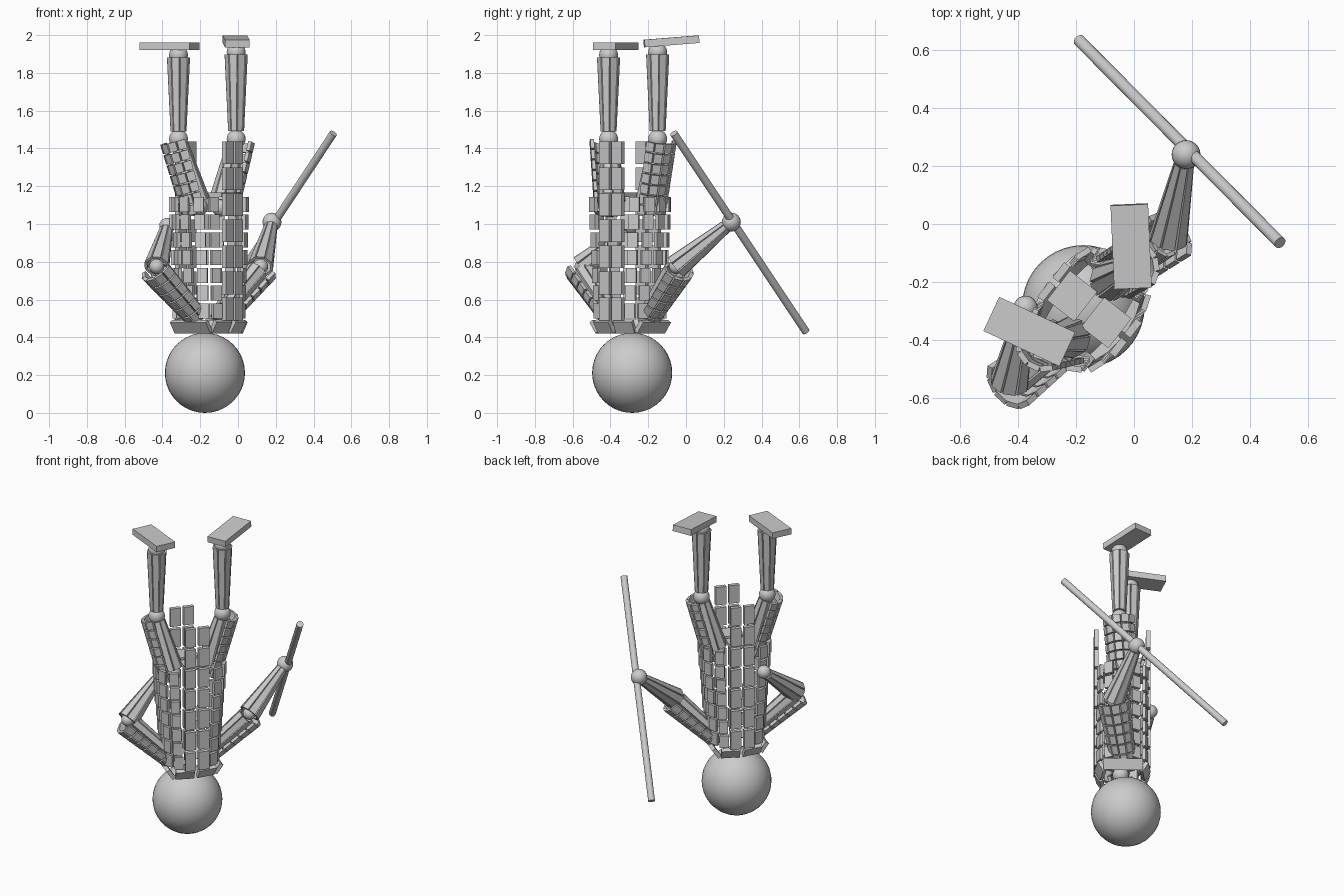
import bpy, bmesh
from math import sin, cos, pi, radians
from mathutils import Vector, Matrix

cube = bpy.data.objects.get("Cube")
if cube:
    bpy.data.objects.remove(cube, do_unlink=True)

grey = bpy.data.materials.new("plain grey")
grey.use_nodes = True
grey.diffuse_color = (0.6, 0.6, 0.6, 1)
grey.node_tree.nodes["Principled BSDF"].inputs["Base Color"].default_value = (0.6, 0.6, 0.6, 1)

UP = Vector((0, 0, 1))
YAW = radians(52)
LEFT = Vector((cos(YAW), sin(YAW), 0))       # sideways axis of the body
FRONT = Vector((sin(YAW), -cos(YAW), 0))     # chest direction
CENTRE = Vector((-0.155, -0.295, 0))


def body(l, f, z):
    return CENTRE + LEFT * l + FRONT * f + UP * z


def finish(bm, name, smooth=False):
    bmesh.ops.recalc_face_normals(bm, faces=bm.faces)
    mesh = bpy.data.meshes.new(name)
    bm.to_mesh(mesh)
    bm.free()
    mesh.materials.append(grey)
    for p in mesh.polygons:
        p.use_smooth = smooth
    obj = bpy.data.objects.new(name, mesh)
    bpy.context.collection.objects.link(obj)
    return obj


def ball(name, centre, r, seg=24):
    bm = bmesh.new()
    bmesh.ops.create_uvsphere(bm, u_segments=seg, v_segments=seg // 2, radius=r,
                              matrix=Matrix.Translation(centre))
    finish(bm, name, True)


def box(bm, centre, normal, up, size):
    """Board: size = width, thickness along the normal, height along up."""
    n = normal.normalized()
    x = up.cross(n).normalized()
    z = n.cross(x)
    m = Matrix((x * size[0], n * size[1], z * size[2])).transposed().to_4x4()
    bmesh.ops.create_cube(bm, size=1, matrix=Matrix.Translation(centre) @ m)


def shell(bm, p0, p1, r0, r1, out, span, cols, rows, thick, fill, gap):
    """Hollow sleeve of separate flat plates around the line p0-p1."""
    axis = (p1 - p0).normalized()
    a = (out - axis * out.dot(axis)).normalized()
    b = axis.cross(a)
    step = span / cols
    for c in range(cols):
        mid = -span / 2 + (c + 0.5) * step
        n = a * cos(mid) + b * sin(mid)
        side = axis.cross(n)
        for k in range(rows):
            verts = []
            for t in ((k + gap) / rows, (k + 1 - gap) / rows):
                r = r0 + (r1 - r0) * t
                w = r * step * fill / 2
                base = p0.lerp(p1, t)
                for s, d in ((-w, 0), (w, 0), (w, -thick), (-w, -thick)):
                    verts.append(bm.verts.new(base + n * (r + d) + side * s))
            for f in ((0, 1, 2, 3), (4, 5, 6, 7), (0, 1, 5, 4),
                      (1, 2, 6, 5), (2, 3, 7, 6), (3, 0, 4, 7)):
                bm.faces.new([verts[i] for i in f])


def slats(name, p0, p1, r0, r1, start=0.08, end=0.92):
    bm = bmesh.new()
    shell(bm, p0.lerp(p1, start), p0.lerp(p1, end), r0, r1, FRONT,
          2 * pi, 8, 1, 0.014, 0.88, 0)
    finish(bm, name)


def armour(name, p0, p1, r0, r1, out, span, rows):
    bm = bmesh.new()
    shell(bm, p0, p1, r0, r1, out, radians(span), 5, rows, 0.02, 0.86, 0.07)
    finish(bm, name)


# Head
ball("head", Vector((-0.175, -0.285, 0.212)), 0.212, 40)

# Torso: long front and back columns, with finer plates around the sides
for name, f in (("front", 0.16), ("back", -0.155)):
    bm = bmesh.new()
    for l in (-0.042, 0.042):
        for k in range(7):
            box(bm, body(l, f, 0.55 + 0.138 * k), FRONT, UP, (0.066, 0.026, 0.12))
    finish(bm, name + "_tabard_plates")

for name, s in (("left", 1), ("right", -1)):
    bm = bmesh.new()
    for l, f, turn in ((0.117, 0.14, 20), (0.163, 0.085, 60), (0.178, 0.005, 90),
                       (0.163, -0.075, 120), (0.117, -0.135, 160)):
        t = radians(turn)
        n = LEFT * s * sin(t) + FRONT * cos(t)
        for k in range(7):
            wide = 0.92 + 0.045 * k
            box(bm, body(s * l * wide, f, 0.54 + 0.094 * k), n, UP, (0.055, 0.02, 0.08))
    finish(bm, name + "_torso_plates")

# Collar boards between torso and head
bm = bmesh.new()
for s in (-1, 1):
    for f in (-1, 1):
        box(bm, body(s * 0.068, f * 0.135, 0.457), FRONT * f + LEFT * s * 0.15 - UP * 0.6,
            UP, (0.115, 0.025, 0.07))
    box(bm, body(s * 0.15, 0, 0.457), LEFT * s - UP * 0.7, UP, (0.24, 0.025, 0.07))
finish(bm, "collar_boards")

# Pelvis boards across the hips
bm = bmesh.new()
for f in (-0.075, 0.075):
    box(bm, body(0, f, 1.155), UP, FRONT, (0.13, 0.022, 0.12))
finish(bm, "pelvis_boards")

# Limbs, listed per side
limbs = {
    "left": dict(s=1, hip=(-0.09, -0.2, 1.09), knee=(-0.01, -0.15, 1.45),
                 ankle=(-0.01, -0.15, 1.91), shoulder=(-0.08, -0.2, 0.53),
                 elbow=(0.12, -0.05, 0.775), hand=(0.18, 0.24, 1.01), grip=0.05,
                 foot=(-0.01, -0.077, 1.967), yaw=92.5, tip=0.08, swing=0.25),
    "right": dict(s=-1, hip=(-0.21, -0.39, 1.09), knee=(-0.315, -0.41, 1.45),
                  ankle=(-0.315, -0.41, 1.895), shoulder=(-0.23, -0.4, 0.54),
                  elbow=(-0.43, -0.55, 0.775), hand=(-0.375, -0.29, 0.99), grip=0.042,
                  foot=(-0.362, -0.372, 1.94), yaw=155.0, tip=0.0, swing=-0.3),
}
for name, d in limbs.items():
    out = LEFT * d["s"]
    p = {k: Vector(v) for k, v in d.items() if isinstance(v, tuple)}
    for joint in ("hip", "knee", "ankle", "shoulder"):
        ball(f"{name}_{joint}", p[joint], 0.05)
    ball(f"{name}_elbow", p["elbow"], 0.04)
    ball(f"{name}_hand", p["hand"], d["grip"])

    slats(name + "_thigh", p["hip"], p["knee"], 0.068, 0.042)
    slats(name + "_shin", p["knee"], p["ankle"], 0.04, 0.058, 0.09, 0.97)
    slats(name + "_upper_arm", p["shoulder"], p["elbow"], 0.045, 0.055)
    slats(name + "_forearm", p["elbow"], p["hand"], 0.065, 0.034, 0, 0.9)

    armour(name + "_thigh_armour", p["hip"].lerp(p["knee"], -0.08), p["knee"],
           0.095, 0.1, out + FRONT * d["swing"], 150, 7)
    armour(name + "_arm_armour", p["shoulder"].lerp(p["elbow"], -0.1), p["elbow"],
           0.075, 0.1, out - UP * 0.5, 165, 6)

    # Foot board
    yaw = radians(d["yaw"])
    toe = Vector((cos(yaw), sin(yaw), d["tip"])).normalized()
    bm = bmesh.new()
    box(bm, p["foot"], UP - toe * toe.z, toe, (0.13, 0.04, 0.29))
    finish(bm, name + "_foot")

# Staff held in the left hand
top, low = Vector((0.505, -0.065, 1.48)), Vector((-0.19, 0.635, 0.43))
bm = bmesh.new()
turn = (top - low).to_track_quat("Z", "Y").to_matrix().to_4x4()
bmesh.ops.create_cone(bm, cap_ends=True, segments=16, radius1=0.021, radius2=0.021,
                      depth=(top - low).length,
                      matrix=Matrix.Translation((top + low) / 2) @ turn)
staff = finish(bm, "staff")
bpy.context.view_layer.objects.active = staff
staff.select_set(True)
bpy.ops.object.shade_smooth_by_angle(angle=radians(40))
